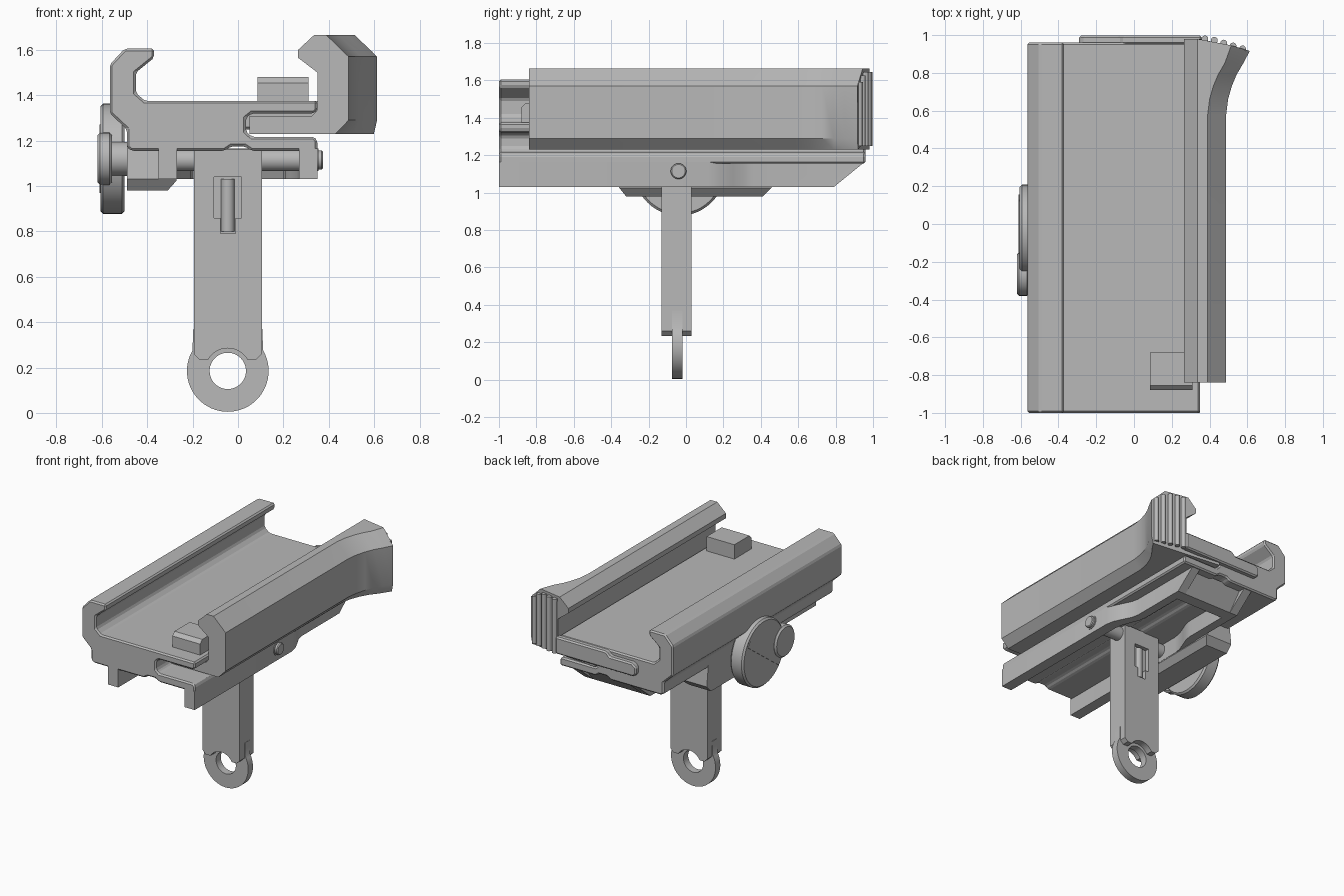
import bpy, bmesh
from math import sin, cos, pi, radians
from mathutils import Vector

old = bpy.data.objects.get("Cube")
if old:
    bpy.data.objects.remove(old, do_unlink=True)

grey = bpy.data.materials.new("plain grey")
grey.use_nodes = True
colour = (0.48, 0.48, 0.48, 1)
grey.diffuse_color = colour
grey.node_tree.nodes["Principled BSDF"].inputs["Base Color"].default_value = colour


def loft(name, rings, smooth=True, bevel=0):
    """Join equal-length point rings and cap both ends."""
    bm = bmesh.new()
    loops = [[bm.verts.new(p) for p in ring] for ring in rings]
    n = len(loops[0])
    for a, b in zip(loops, loops[1:]):
        for i in range(n):
            j = (i + 1) % n
            bm.faces.new((a[i], a[j], b[j], b[i]))
    bm.faces.new(loops[0])
    bm.faces.new(loops[-1])
    bmesh.ops.recalc_face_normals(bm, faces=bm.faces)
    mesh = bpy.data.meshes.new(name)
    bm.to_mesh(mesh)
    bm.free()
    mesh.materials.append(grey)
    obj = bpy.data.objects.new(name, mesh)
    bpy.context.collection.objects.link(obj)
    if bevel:
        mod = obj.modifiers.new("edge chamfer", 'BEVEL')
        mod.width = bevel
        mod.segments = 1
        mod.limit_method = 'ANGLE'
    if smooth:
        bpy.ops.object.select_all(action='DESELECT')
        obj.select_set(True)
        bpy.context.view_layer.objects.active = obj
        bpy.ops.object.shade_smooth_by_angle(angle=radians(25))
    return obj


def prism(name, pts, lo, hi, axis='y', **kw):
    """Extrude a 2D outline along one axis."""
    put = {'x': lambda p, t: (t, p[0], p[1]),
           'y': lambda p, t: (p[0], t, p[1]),
           'z': lambda p, t: (p[0], p[1], t)}[axis]
    return loft(name, [[put(p, t) for p in pts] for t in (lo, hi)], **kw)


def box(name, x0, x1, y0, y1, z0, z1, **kw):
    return prism(name, [(x0, z0), (x1, z0), (x1, z1), (x0, z1)], y0, y1, smooth=False, **kw)


def arc(cx, cy, r, a0, a1, n):
    return [(cx + r * cos(radians(a0 + (a1 - a0) * i / n)),
             cy + r * sin(radians(a0 + (a1 - a0) * i / n))) for i in range(n + 1)]


def disc(name, y, z, r, x0, x1, axis='x', **kw):
    return prism(name, arc(y, z, r, 0, 352.5, 47), x0, x1, axis, **kw)


def cut(obj, cutters):
    """Subtract cutters, bake the result and remove them."""
    for c in cutters:
        mod = obj.modifiers.new("cut", 'BOOLEAN')
        mod.operation = 'DIFFERENCE'
        mod.solver = 'EXACT'
        mod.object = c
    deps = bpy.context.evaluated_depsgraph_get()
    mesh = bpy.data.meshes.new_from_object(obj.evaluated_get(deps))
    obj.modifiers.clear()
    obj.data = mesh
    for c in cutters:
        bpy.data.objects.remove(c, do_unlink=True)


def trim(obj, point, normal):
    """Slice off everything on the normal side of a plane."""
    bm = bmesh.new()
    bm.from_mesh(obj.data)
    geom = bm.verts[:] + bm.edges[:] + bm.faces[:]
    res = bmesh.ops.bisect_plane(bm, geom=geom, plane_co=point, plane_no=normal, clear_outer=True)
    edges = [e for e in res["geom_cut"] if isinstance(e, bmesh.types.BMEdge)]
    bmesh.ops.edgeloop_fill(bm, edges=edges)
    bmesh.ops.recalc_face_normals(bm, faces=bm.faces)
    bm.to_mesh(obj.data)
    bm.free()


# Platform with fixed hook rail on the left and a slot on the right
prism("platform", [
    (-0.37, 1.605), (-0.50, 1.605), (-0.565, 1.535), (-0.565, 1.32), (-0.49, 1.25),
    (-0.49, 1.17), (-0.47, 1.155), (-0.06, 1.155), (-0.03, 1.175), (0.03, 1.175),
    (0.06, 1.155), (0.35, 1.155), (0.35, 1.2), (0.335, 1.217), (0.06, 1.217),
    (0.035, 1.24), (0.035, 1.30), (0.06, 1.32), (0.335, 1.32), (0.35, 1.335),
    (0.35, 1.375), (-0.41, 1.375), (-0.45, 1.41), (-0.45, 1.50), (-0.37, 1.565)],
    -1, 0.96, smooth=False, bevel=0.01)

# Lower rails that sweep inward toward the back
for name, s in (("right_lower_rail", 1), ("left_lower_rail", -1)):
    steps = [(0.12, 0), (0.18, 0.012), (0.25, 0.045), (0.31, 0.075), (0.36, 0.085), (0.96, 0.085)]
    outer = [(s * 0.35, -1)] + [(s * (0.35 - d), y) for y, d in steps]
    inner = [(s * 0.268, -1)] + [(s * (0.268 - d * 0.8), y) for y, d in steps]
    rail = prism(name, outer + inner[::-1], 1.03, 1.165, 'z')
    trim(rail, Vector((0, 0.79, 1.03)), Vector((0, 0.13, -0.16)))

# Sloped wall closing the underside at the back
prism("rear_wall", [(0.64, 1.165), (0.70, 1.03), (0.79, 1.03), (0.90, 1.165)],
      -0.21, 0.21, 'x', smooth=False)

# Side lug that carries the knob
lug = prism("knob_lug", [(-0.34, 1.2), (-0.36, 1.03), (-0.32, 0.98), (0.41, 0.98),
                         (0.46, 1.03), (0.44, 1.2)], -0.49, -0.27, 'x', smooth=False)
trim(lug, Vector((-0.265, 0, 1.03)), Vector((0.05, 0, -0.045)))

# Sliding jaw with an outward flare at its back end
jaw_profile = [
    (0.265, 1.60), (0.335, 1.665), (0.39, 1.665), (0.488, 1.57), (0.488, 1.29),
    (0.43, 1.23), (0.05, 1.23), (0.05, 1.308), (0.325, 1.308), (0.35, 1.335),
    (0.35, 1.50), (0.265, 1.565)]


def jaw_x(x, z, d):
    if z < 1.25 and x > 0.4:
        return x + d * 1.35
    return x + (d if x > 0.37 else 0)


def end_y(x):
    return 0.98 - max(0, x - 0.4) * 0.3


flare = [(-0.84, 0), (0.58, 0), (0.66, 0.01), (0.73, 0.03), (0.79, 0.055), (0.85, 0.09)]
rings = [[(jaw_x(x, z, d), y, z) for x, z in jaw_profile] for y, d in flare]
rings.append([(jaw_x(x, z, 0.125), end_y(jaw_x(x, z, 0.125)), z) for x, z in jaw_profile])
loft("sliding_jaw", rings)

# Vertical grip ribs on the flared end
for i in range(5):
    x = 0.375 + i * 0.05
    top = 1.645 if x < 0.5 else 1.645 - (x - 0.5) * 0.7
    prism("grip_rib", arc(x, end_y(x), 0.018, 0, 330, 11), 1.25, top, 'z')

# Bar of the jaw lying across the back of the platform
prism("rear_bar", [(-0.27, 1.25), (0.36, 1.25), (0.36, 1.375), (-0.05, 1.375),
                   (-0.08, 1.345), (-0.26, 1.345), (-0.29, 1.32), (-0.29, 1.27)],
      0.95, 0.997, smooth=False, bevel=0.01)

# Stop block on the platform
prism("stop_block", [(-0.88, 1.37), (-0.68, 1.37), (-0.68, 1.48), (-0.855, 1.48), (-0.88, 1.455)],
      0.085, 0.31, 'x', smooth=False)

# Hanging post, arched at the bottom around the eye hole
cx, cz = -0.045, 0.185
post = prism("post", [(cx + 0.15, 1.16), (cx + 0.15, 0.26), (cx + 0.125, 0.235)]
             + arc(cx, cz, 0.1, 30, 150, 16)
             + [(cx - 0.125, 0.235), (cx - 0.15, 0.26), (cx - 0.15, 1.16)], -0.13, 0.03, smooth=False)
cutters = []
for y0, y1 in ((-0.2, -0.10), (0.0, 0.1)):
    cutters.append(prism("groove_cutter", [
        (cx - 0.06, 1.04), (cx - 0.06, 0.86), (cx - 0.033, 0.86), (cx - 0.033, 0.79),
        (cx + 0.033, 0.79), (cx + 0.033, 0.86), (cx + 0.06, 0.86), (cx + 0.06, 1.04)],
        y0, y1, smooth=False))
cut(post, cutters)

# Rods seated in the post grooves
for y in (-0.092, -0.008):
    prism("groove_rod", arc(cx, y, 0.03, 0, 345, 23), 0.80, 1.03, 'z')

# Eye ring under the post
ring = prism("eye_ring", arc(cx, cz, 0.18, 30, -210, 40)
             + [(cx - 0.152, 0.37), (cx + 0.152, 0.37)], -0.075, -0.02)
cut(ring, [disc("eye_cutter", cx, cz, 0.08, -0.2, 0.1, 'y')])

# Cross bolt
disc("cross_bolt", -0.04, 1.115, 0.05, -0.5, 0.355)
disc("bolt_tip", -0.04, 1.115, 0.042, 0.34, 0.375, bevel=0.006)

# Clamping knob with raised grip and a side nub
disc("knob", -0.035, 1.12, 0.243, -0.606, -0.5, bevel=0.012)
grip = prism("knob_grip", [(-0.225, 1.01), (-0.20, 0.97), (0.155, 1.23), (0.13, 1.27)],
             -0.611, -0.60, 'x', smooth=False)
disc("knob_nub", -0.265, 1.12, 0.115, -0.62, -0.555, bevel=0.012)
disc("knob_nub_stem", -0.255, 1.12, 0.075, -0.56, -0.48)
